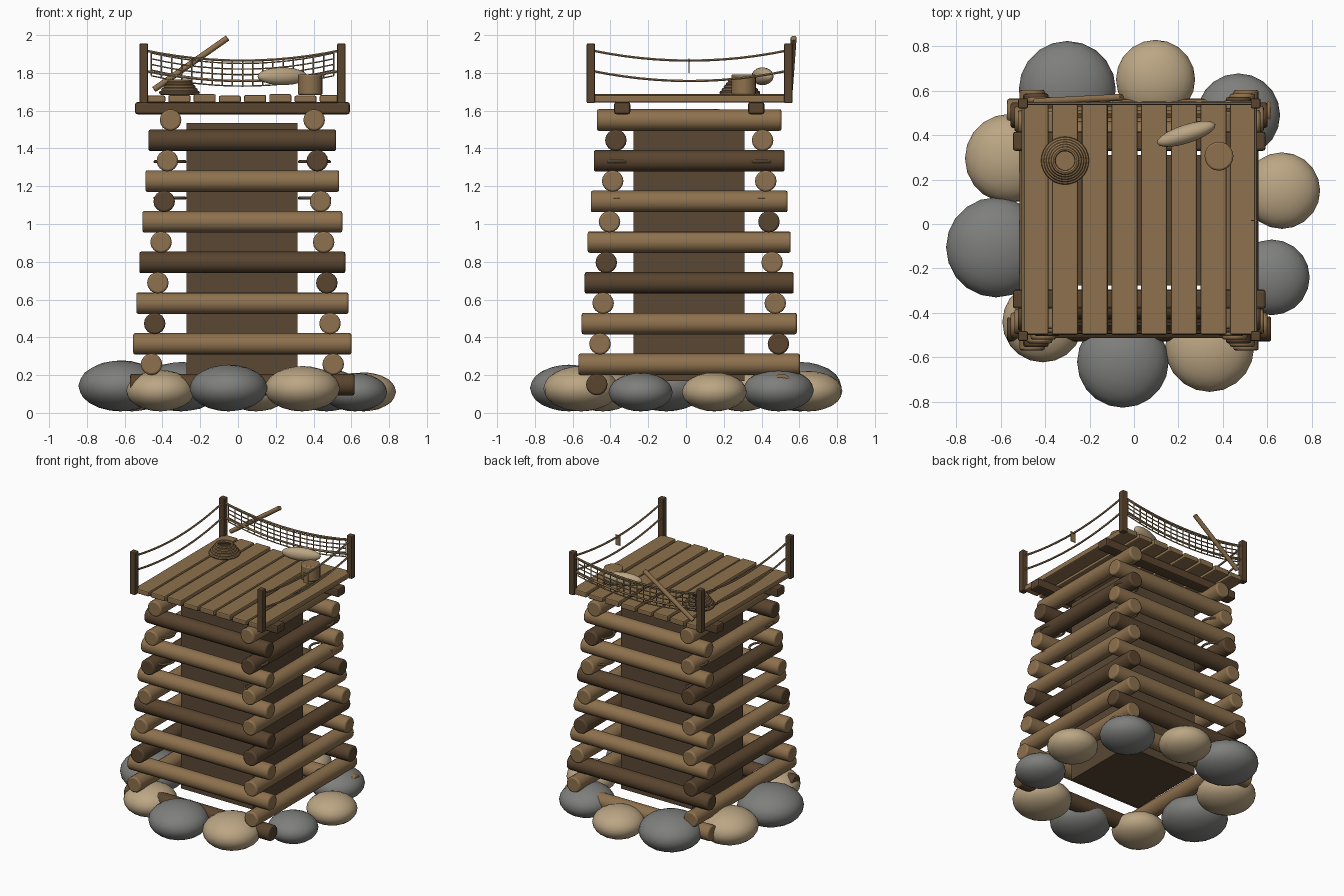
import bpy
import math
from mathutils import Vector

cube = bpy.data.objects.get("Cube")
if cube:
    bpy.data.objects.remove(cube, do_unlink=True)

CX, CY = 0.023, 0.017          # centre of the tower
POST_X, POST_Y = (-0.499, 0.547), (-0.504, 0.542)
DECK = 1.683


def material(name, rgb):
    m = bpy.data.materials.new(name)
    m.use_nodes = True
    m.diffuse_color = (*rgb, 1)
    bsdf = m.node_tree.nodes["Principled BSDF"]
    bsdf.inputs["Base Color"].default_value = (*rgb, 1)
    bsdf.inputs["Roughness"].default_value = 0.9
    return m


LIGHT = material("light_wood", (0.27, 0.165, 0.075))
DARK = material("dark_wood", (0.10, 0.058, 0.028))
CORE = material("core_wood", (0.10, 0.064, 0.034))
ROPE = material("rope", (0.30, 0.20, 0.10))
GRAY = material("gray_stone", (0.21, 0.215, 0.205))
SAND = material("sand_stone", (0.50, 0.38, 0.23))


def finish(name, mat, bevel=0, smooth=True):
    ob = bpy.context.object
    ob.name = name
    ob.data.materials.clear()
    ob.data.materials.append(mat)
    bpy.ops.object.transform_apply(location=False, rotation=False, scale=True)
    if bevel:
        mod = ob.modifiers.new("Bevel", "BEVEL")
        mod.width, mod.segments = bevel, 2
        mod.limit_method = "ANGLE"
        mod.angle_limit = math.radians(50)
    if smooth:
        bpy.ops.object.shade_smooth_by_angle(angle=math.radians(40))
    return ob


def box(name, x, y, z, mat, bevel=0.005):
    """Box given by its (low, high) range on each axis."""
    ranges = (x, y, z)
    bpy.ops.mesh.primitive_cube_add(size=1, location=[sum(r) / 2 for r in ranges])
    bpy.context.object.scale = [r[1] - r[0] for r in ranges]
    return finish(name, mat, bevel, False)


def rod(name, a, b, radius, mat, bevel=0.01, sides=16):
    a, b = Vector(a), Vector(b)
    bpy.ops.mesh.primitive_cylinder_add(vertices=sides, radius=radius, depth=(b - a).length,
                                        location=(a + b) / 2)
    bpy.context.object.rotation_euler = (b - a).to_track_quat("Z", "Y").to_euler()
    return finish(name, mat, bevel)


def ball(name, loc, size, mat, turn=(0, 0, 0)):
    bpy.ops.mesh.primitive_ico_sphere_add(subdivisions=3, radius=1, location=loc, rotation=turn)
    bpy.context.object.scale = size
    return finish(name, mat)


def ropes(name, paths, radius):
    """One mesh of round cords along several point lists."""
    cu = bpy.data.curves.new(name, "CURVE")
    cu.dimensions = "3D"
    cu.bevel_depth, cu.bevel_resolution = radius, 1
    for pts in paths:
        sp = cu.splines.new("POLY")
        sp.points.add(len(pts) - 1)
        for p, co in zip(sp.points, pts):
            p.co = (*co, 1)
    ob = bpy.data.objects.new(name, cu)
    bpy.context.collection.objects.link(ob)
    bpy.ops.object.select_all(action="DESELECT")
    ob.select_set(True)
    bpy.context.view_layer.objects.active = ob
    bpy.ops.object.convert(target="MESH")
    return finish(name, ROPE)


def sag(t, depth=0.055):
    return -4 * depth * t * (1 - t)


def hang(a, b, steps=12):
    a, b = Vector(a), Vector(b)
    return [a.lerp(b, i / steps) + Vector((0, 0, sag(i / steps))) for i in range(steps + 1)]


# Stone ring: centre x, centre y, radius, alternating colours
stones = [(-0.30, 0.605, 0.218), (0.097, 0.65, 0.178), (0.47, 0.49, 0.187), (0.665, 0.15, 0.172),
          (0.62, -0.24, 0.17), (0.34, -0.555, 0.2), (-0.05, -0.62, 0.206), (-0.41, -0.44, 0.182),
          (-0.62, -0.105, 0.225), (-0.56, 0.295, 0.2)]
for i, (x, y, r) in enumerate(stones):
    ball(f"base_stone_{i + 1}", (x, y, 0.008 + 0.6 * r), (r, r, 0.6 * r), SAND if i % 2 else GRAY)

# Stacked log walls leaning inwards, pairs crossing at the corners
for k in range(7):
    for along_x in (True, False):
        z = 0.15 + 0.2155 * k + (0 if along_x else 0.1075)
        off, half = 0.501 - 0.078 * z, 0.605 - 0.075 * z
        for side in (-1, 1):
            if along_x:
                y = CY + side * off
                mat = DARK if k % 3 == (0 if side < 0 else 1) else LIGHT
                rod(f"{'front' if side < 0 else 'back'}_log_{k + 1}",
                    (CX - half, y, z), (CX + half, y, z), 0.057, mat)
            else:
                x = CX + side * off
                mat = DARK if k % 3 == (1 if side < 0 else 2) else LIGHT
                rod(f"{'right' if side < 0 else 'left'}_log_{k + 1}",
                    (x, CY - half, z), (x, CY + half, z), 0.057, mat)

# Inner core
box("tower_core", (-0.272, 0.315), (-0.277, 0.31), (0.17, 1.535), CORE, 0)

# Rope lashings at the upper corners
for z in (1.33, 1.137):
    for x in (-0.36, 0.405):
        for y in (-0.367, 0.4):
            bpy.ops.mesh.primitive_torus_add(location=(x, y, z), major_radius=0.08, minor_radius=0.008,
                                             major_segments=24, minor_segments=8)
            finish("corner_lashing", ROPE)

# Platform joists and planks
for y in (-0.338, 0.372):
    box("joist", (-0.545, 0.592), (y - 0.043, y + 0.043), (1.581, 1.645), DARK, 0.012)
for i in range(8):
    x = -0.502 + 0.1335 * i
    lift = 0.004 * (i % 3 - 1)
    box(f"plank_{i + 1}", (x, x + 0.117), (-0.498, 0.552), (1.643, DECK + lift), LIGHT, 0.008)

# Corner posts
for x in POST_X:
    for y in POST_Y:
        box("corner_post", (x - 0.022, x + 0.022), (y - 0.022, y + 0.022), (1.64, 1.956), DARK, 0.006)

# Side rope rails, and the back ropes holding the net
y0, y1 = POST_Y
x0, x1 = POST_X
for name, x in (("right", x0), ("left", x1)):
    ropes(f"{name}_rope_rail", [hang((x, y0, z), (x, y1, z)) for z in (1.92, 1.812)], 0.007)
ropes("back_rope_rail", [hang((x0, y1, z), (x1, y1, z)) for z in (1.92, 1.812)], 0.007)

# Net
n0, n1, rows, cols = x0 + 0.04, x1 - 0.04, 4, 18
mesh_cords = [hang((n0, y1, z), (n1, y1, z)) for z in [1.905 - 0.03 * r for r in range(rows + 1)]]
for c in range(cols + 1):
    t = c / cols
    x, dz = n0 + (n1 - n0) * t, sag(t)
    mesh_cords.append([(x, y1, 1.915 + dz), (x, y1, 1.785 + dz)])
ropes("net", mesh_cords, 0.004)

# Small rag on the left rope rail
box("rag", (x1 - 0.02, x1 + 0.02), (0.013, 0.018), (1.80, 1.875), LIGHT, 0)

# Leaning pole
rod("leaning_pole", (-0.445, 0.55, 1.712), (-0.055, 0.57, 1.985), 0.016, LIGHT, 0.003, 10)

# Coiled rope
for i in range(5):
    bpy.ops.mesh.primitive_torus_add(location=(-0.31, 0.285, DECK + 0.012 + 0.015 * i),
                                     major_radius=0.097 - 0.011 * i, minor_radius=0.011,
                                     major_segments=28, minor_segments=8)
    finish("rope_coil", LIGHT)

# Bucket and bundled sack
rod("bucket", (0.382, 0.305, DECK), (0.382, 0.305, 1.792), 0.065, LIGHT, 0.008, 20)
ball("sack", (0.235, 0.405, 1.782), (0.138, 0.042, 0.047), SAND, (0, 0, math.radians(18)))
